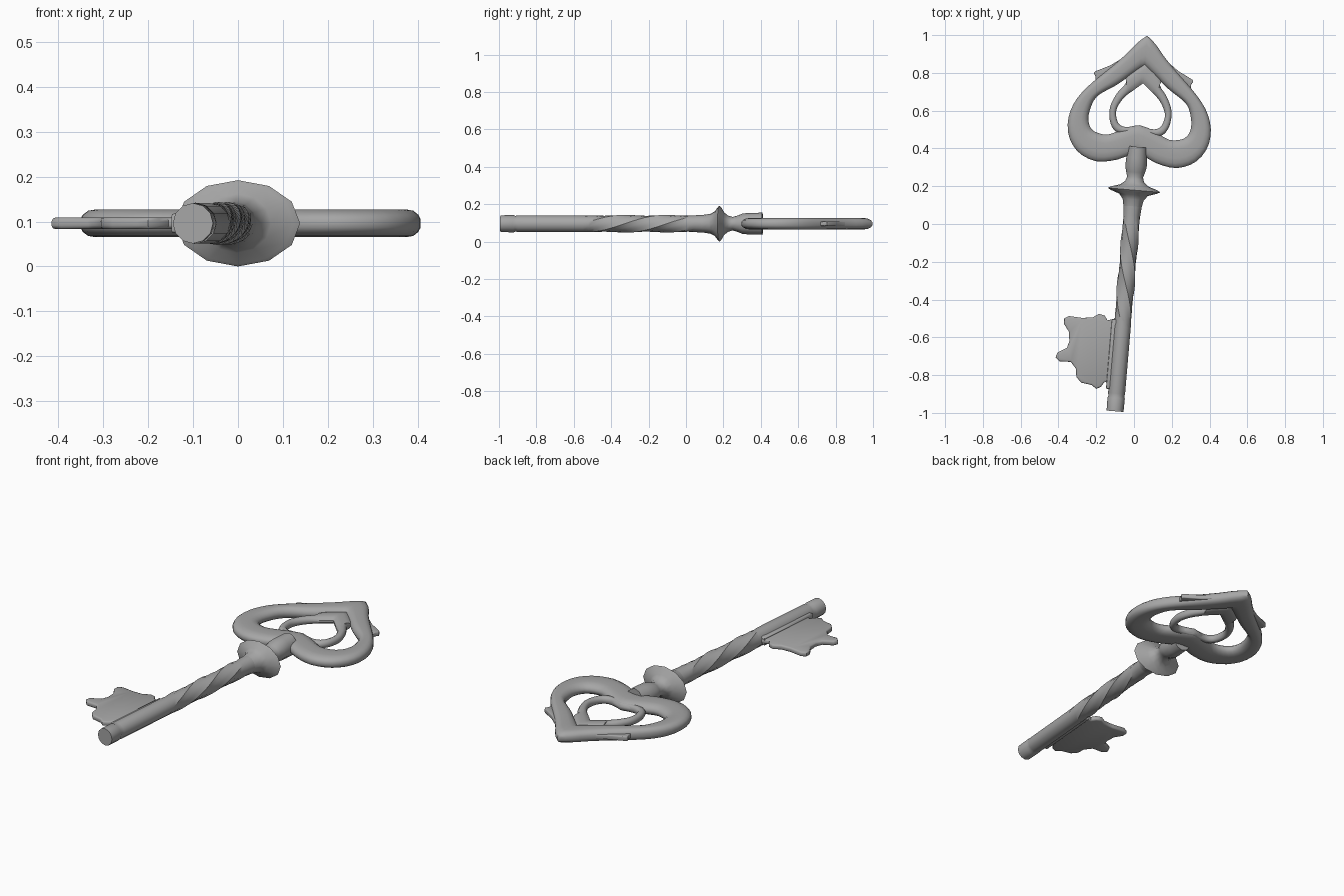
import bpy, bmesh, math
from mathutils import Matrix, Vector

if "Cube" in bpy.data.objects:
    bpy.data.objects.remove(bpy.data.objects["Cube"])

MID = 0.096                       # height of the key's middle plane
TILT = Matrix.Translation((-0.0155, 0, MID)) @ Matrix.Rotation(math.radians(-4.89), 4, 'Z')
FLAT = Matrix.Translation((0, 0, MID))

metal = bpy.data.materials.new("grey_metal")
metal.diffuse_color = (0.38, 0.38, 0.38, 1)
metal.use_nodes = True
metal.node_tree.nodes["Principled BSDF"].inputs["Base Color"].default_value = metal.diffuse_color


def finish(name, bm, matrix, angle=40):
    bmesh.ops.recalc_face_normals(bm, faces=bm.faces)
    me = bpy.data.meshes.new(name)
    bm.to_mesh(me)
    bm.free()
    ob = bpy.data.objects.new(name, me)
    bpy.context.collection.objects.link(ob)
    ob.matrix_world = matrix
    me.materials.append(metal)
    bpy.ops.object.select_all(action='DESELECT')
    ob.select_set(True)
    bpy.context.view_layer.objects.active = ob
    bpy.ops.object.shade_smooth_by_angle(angle=math.radians(angle))
    return ob


def bridge(bm, loops, closed=False):
    pairs = list(zip(loops, loops[1:]))
    if closed:
        pairs.append((loops[-1], loops[0]))
    for a, b in pairs:
        for i in range(len(a)):
            j = (i + 1) % len(a)
            bm.faces.new((a[i], a[j], b[j], b[i]))


def half_spline(pts, count):
    """Evenly spaced smooth samples along half an outline."""
    p = [Vector(q) for q in pts]
    p = [2 * p[0] - p[1]] + p + [2 * p[-1] - p[-2]]
    fine = []
    for i in range(1, len(p) - 2):
        a, b, c, d = p[i - 1:i + 3]
        for s in range(12):
            t = s / 12
            fine.append(0.5 * (2 * b + (c - a) * t + (2 * a - 5 * b + 4 * c - d) * t * t
                               + (3 * b - a - 3 * c + d) * t ** 3))
    fine.append(p[-2])
    dist = [0]
    for a, b in zip(fine, fine[1:]):
        dist.append(dist[-1] + (b - a).length)
    out, k = [], 0
    for i in range(count + 1):
        want = dist[-1] * i / count
        while k < len(dist) - 2 and dist[k + 1] < want:
            k += 1
        out.append(fine[k].lerp(fine[k + 1], (want - dist[k]) / (dist[k + 1] - dist[k])))
    return out


def mirrored(half):
    return half + [Vector((-q.x, q.y)) for q in half[-2:0:-1]]


def heart_band(name, outer, inner, section, count=30):
    """Heart ring with a rounded section of (position across, height)."""
    o, n = (mirrored(half_spline(h, count)) for h in (outer, inner))
    bm = bmesh.new()
    full = section + [(t, -z) for t, z in reversed(section)]
    loops = [[bm.verts.new((*a.lerp(b, t), z)) for a, b in zip(o, n)] for t, z in full]
    bridge(bm, loops, closed=True)
    return finish(name, bm, TILT, 50)


def plate(name, pts, half, bevel, matrix):
    """Flat outline with rounded rims."""
    bm = bmesh.new()
    low = bm.faces.new([bm.verts.new((x, y, -half)) for x, y in pts])
    ret = bmesh.ops.extrude_face_region(bm, geom=[low])
    top = [v for v in ret['geom'] if isinstance(v, bmesh.types.BMVert)]
    bmesh.ops.translate(bm, verts=top, vec=(0, 0, 2 * half))
    rims = [e for e in bm.edges if abs(e.verts[0].co.z - e.verts[1].co.z) < 1e-6]
    bmesh.ops.bevel(bm, geom=rims, offset=bevel, segments=2, profile=0.5, affect='EDGES')
    return finish(name, bm, matrix, 50)


def turned(name, profile, twist=0.0, lobe=0.0, sides=12):
    """Lathed part along y from (y, x radius, z radius); optional twisted flutes."""
    bm = bmesh.new()
    loops = []
    for y, rx, rz in profile:
        f = min(max((y + 0.55) / 0.6, 0), 1)
        amp = lobe * math.sin(math.pi * f) ** 0.5 if 0 < f < 1 else 0
        ring = []
        for i in range(sides):
            a = math.tau * i / sides
            r = 1 + amp * math.cos(4 * a)
            b = a + twist * f
            ring.append(bm.verts.new((rx * r * math.cos(b), y, rz * r * math.sin(b))))
        loops.append(ring)
    bridge(bm, loops)
    bm.faces.new(loops[0])
    bm.faces.new(loops[-1])
    return finish(name, bm, TILT)


# Shaft with end cap, groove and twisted middle
shaft = [(-0.995, .045, .045), (-0.925, .046, .046), (-0.915, .042, .042), (-0.9, .045, .045)]
shaft += [(-0.55 + 0.03 * i, .045, .045) for i in range(21)]
shaft += [(0.1, .049, .048)]
turned("shaft", shaft, twist=math.radians(240), lobe=0.07)

# Flared collar and neck
turned("collar", [(0.09, .048, .047), (0.13, .056, .053), (0.155, .076, .066),
                  (0.172, .125, .09), (0.18, .139, .096), (0.19, .122, .086),
                  (0.205, .075, .06), (0.225, .05, .044), (0.25, .042, .036),
                  (0.275, .05, .043), (0.305, .057, .055), (0.35, .055, .058), (0.41, .052, .059)])

# Outer heart of the bow
hole = [(0, .842), (.07, .785), (.139, .727), (.235, .66), (.267, .59), (.272, .527),
        (.245, .477), (.172, .46), (.107, .486), (.051, .513), (0, .525)]
heart_band("bow_frame",
           [(0, 1.0), (.045, .963), (.104, .892), (.175, .82), (.25, .748), (.313, .679),
            (.355, .613), (.378, .536), (.374, .456), (.343, .39), (.293, .343),
            (.211, .315), (.12, .328), (.054, .355), (0, .385)],
           hole,
           [(0, .009), (.05, .019), (.16, .028), (.32, .031), (.65, .031),
            (.82, .027), (.94, .017), (1, .006)])

# Inner heart ring
heart_band("bow_inner_ring",
           [(0, .86), (.09, .78), (.09, .742), (.132, .685), (.163, .61), (.156, .527),
            (.118, .478), (.06, .48), (0, .49)],
           [(0, .747), (.045, .709), (.097, .66), (.129, .594), (.118, .535),
            (.088, .511), (.04, .513), (0, .525)],
           [(0, .006), (.15, .016), (.35, .02), (.65, .02), (.85, .016), (1, .006)])

# Thorns on the shoulders of the bow
thorn = [(.07, .925), (.12, .872), (.18, .828), (.258, .789), (.264, .779),
         (.254, .762), (.253, .738), (.2, .75), (.1, .85)]
for side, sx in (("right", 1), ("left", -1)):
    plate("thorn_" + side, [(sx * x, y) for x, y in thorn], .012, .004, TILT)

# Toothed bit
bit = [(-.10, -.50), (-.14, -.51), (-.155, -.485), (-.185, -.475), (-.22, -.495),
       (-.275, -.497), (-.345, -.487), (-.37, -.50), (-.37, -.53), (-.345, -.57),
       (-.342, -.62), (-.355, -.655), (-.405, -.68), (-.415, -.705), (-.395, -.727),
       (-.335, -.73), (-.308, -.765), (-.305, -.81), (-.28, -.84), (-.225, -.852),
       (-.20, -.873), (-.175, -.862), (-.155, -.835), (-.135, -.845), (-.10, -.85)]
plate("bit", bit, .013, .008, FLAT)

# Raised strip joining the bit to the shaft
plate("bit_root", [(-.035, -.51), (-.02, -.51), (-.02, -.88), (-.058, -.88), (-.058, -.51)],
      .022, .006, TILT)
